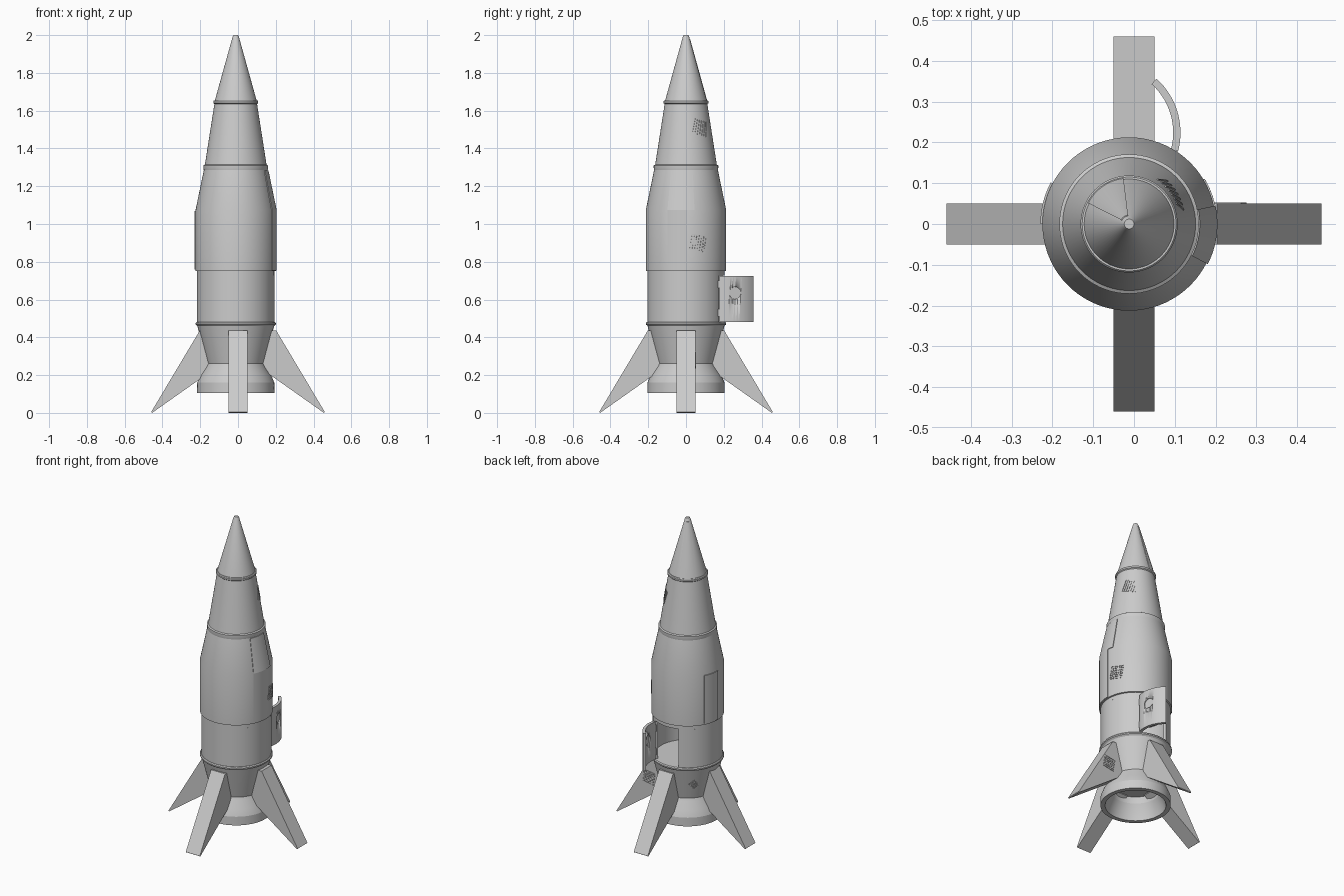
import bpy, bmesh
from math import sin, cos, pi, radians, hypot
from mathutils import Vector, Matrix

if "Cube" in bpy.data.objects:
    bpy.data.objects.remove(bpy.data.objects["Cube"])

HULL = (-0.012, 0.0)


def finish(name, bm, angle=12):
    bmesh.ops.remove_doubles(bm, verts=bm.verts, dist=1e-5)
    bmesh.ops.recalc_face_normals(bm, faces=bm.faces)
    mesh = bpy.data.meshes.new(name)
    bm.to_mesh(mesh)
    bm.free()
    ob = bpy.data.objects.new(name, mesh)
    bpy.context.collection.objects.link(ob)
    bpy.ops.object.select_all(action='DESELECT')
    ob.select_set(True)
    bpy.context.view_layer.objects.active = ob
    bpy.ops.object.shade_smooth_by_angle(angle=radians(angle))
    return ob


def sweep(name, loop, a0=0, a1=360, steps=72, centre=HULL):
    """Turn a closed (radius, z) outline about a vertical axis."""
    bm = bmesh.new()
    full = a1 - a0 >= 360
    rows = []
    for i in range(steps if full else steps + 1):
        a = radians(a0 + (a1 - a0) * i / steps)
        rows.append([bm.verts.new((centre[0] + r * cos(a), centre[1] + r * sin(a), z)) for r, z in loop])
    n = len(loop)
    for i in range(steps):
        p, q = rows[i], rows[(i + 1) % len(rows)]
        for j in range(n):
            k = (j + 1) % n
            if loop[j][0] == 0 and loop[k][0] == 0:
                continue
            bm.faces.new((p[j], p[k], q[k], q[j]))
    if not full:
        bm.faces.new(rows[0])
        bm.faces.new(rows[-1])
    return finish(name, bm)


def panel(name, line, a0, a1, lift):
    """Thin raised plate following a hull outline."""
    outer = [(r + lift, z) for r, z in line]
    inner = [(r - 0.01, z) for r, z in reversed(line)]
    return sweep(name, outer + inner, a0, a1, 12)


# hull: nose, rings, shoulder and main barrel
sweep("nose_cone", [(0, 2.0), (0.012, 2.0), (0.017, 1.99), (0.111, 1.652), (0, 1.652)])
sweep("upper_hull", [
    (0, 1.655), (0.115, 1.655), (0.119, 1.65), (0.119, 1.64), (0.113, 1.635), (0.163, 1.315),
    (0.171, 1.31), (0.171, 1.297), (0.169, 1.285), (0.2125, 1.075), (0.2125, 0.752),
    (0.2045, 0.75), (0.2045, 0.728), (0, 0.728)])

# cabin wall with the doorway left open
sweep("cabin_wall", [(0.2045, 0.728), (0.2045, 0.48), (0.187, 0.48), (0.187, 0.728)], 110, 418)

# tail cone and engine bell
sweep("tail_and_engine", [
    (0, 0.482), (0.207, 0.482), (0.212, 0.476), (0.212, 0.468), (0.203, 0.46), (0.153, 0.262),
    (0.16, 0.245), (0.188, 0.20), (0.204, 0.16), (0.205, 0.105), (0.178, 0.105),
    (0.165, 0.15), (0.142, 0.2), (0.135, 0.24), (0, 0.24)])

# raised hull plates
panel("right_shoulder_plate", [(0.1695, 1.283), (0.2125, 1.075)], -27, 12, 0.004)
panel("right_barrel_plate", [(0.2125, 1.075), (0.2125, 0.755)], -27, 1, 0.004)
panel("left_barrel_plate", [(0.2125, 1.07), (0.2125, 0.76)], 152, 180, 0.005)
panel("nose_plate", [(0.02, 1.98), (0.111, 1.653)], 97, 153, 0.002)

# landing fins
fin_outline = [(0.12, 0.435), (0.203, 0.435), (0.46, 0.004), (0.455, 0.0), (0.2, 0.18), (0.12, 0.235)]
for fin_name, turn in (("right_fin", 0), ("back_fin", 90), ("left_fin", 180), ("front_fin", 270)):
    bm = bmesh.new()
    face = bm.faces.new([bm.verts.new((r, -0.05, z)) for r, z in fin_outline])
    ext = bmesh.ops.extrude_face_region(bm, geom=[face])
    bmesh.ops.translate(bm, vec=(0, 0.1, 0), verts=[v for v in ext["geom"] if isinstance(v, bmesh.types.BMVert)])
    bmesh.ops.rotate(bm, cent=(0, 0, 0), matrix=Matrix.Rotation(radians(turn), 3, 'Z'), verts=bm.verts)
    finish(fin_name, bm)

# open door with a round porthole
DOOR = (-0.064, 0.224)
door = sweep("door", [(0.178, 0.725), (0.178, 0.482), (0.16, 0.482), (0.16, 0.725)], -15, 48, 24, DOOR)
port_dir = Vector((cos(radians(12)), sin(radians(12)), 0))
port_rot = port_dir.to_track_quat('Z', 'Y').to_matrix().to_4x4()


def port_disc(name, radius, depth, dist):
    bm = bmesh.new()
    pos = Vector((DOOR[0], DOOR[1], 0.635)) + port_dir * dist
    bmesh.ops.create_cone(bm, cap_ends=True, segments=32, radius1=radius, radius2=radius,
                          depth=depth, matrix=Matrix.Translation(pos) @ port_rot)
    return finish(name, bm)


cutter = port_disc("porthole_cutter", 0.032, 0.08, 0.169)
cutter.hide_render = True
cut = door.modifiers.new("porthole", 'BOOLEAN')
cut.operation = 'DIFFERENCE'
cut.solver = 'EXACT'
cut.object = cutter
bpy.context.view_layer.objects.active = door
bpy.ops.object.modifier_apply(modifier="porthole")
bpy.data.objects.remove(cutter)
port_disc("porthole_glass", 0.033, 0.006, 0.167)

# door hinges
for i, z in enumerate((0.53, 0.68)):
    bm = bmesh.new()
    bmesh.ops.create_cone(bm, cap_ends=True, segments=16, radius1=0.009, radius2=0.009, depth=0.04,
                          matrix=Matrix.Translation((0.098, 0.176, z)))
    finish("door_hinge_%d" % (i + 1), bm)


def hatch(name, place, size, tilt, crossed):
    """Thin slats laid on a surface; place(u, v, height) gives the point."""
    bm = bmesh.new()
    c, s = cos(radians(tilt)), sin(radians(tilt))
    for way in range(2 if crossed else 1):
        for i in range(7):
            off = (i / 6 - 0.5) * size
            rows = []
            for k in range(5):
                along = (k / 4 - 0.5) * size
                ring = []
                for w, h in ((-0.002, -0.002), (0.002, -0.002), (0.002, 0.002), (-0.002, 0.002)):
                    p = (off + w, along) if way == 0 else (along, off + w)
                    ring.append(bm.verts.new(place(p[0] * c - p[1] * s, p[0] * s + p[1] * c, h + way * 0.0003)))
                rows.append(ring)
            for p, q in zip(rows, rows[1:]):
                for j in range(4):
                    bm.faces.new((p[j], p[(j + 1) % 4], q[(j + 1) % 4], q[j]))
            bm.faces.new(rows[0])
            bm.faces.new(rows[-1])
    finish(name, bm, 30)


def on_hull(angle, z0, r0, slope):
    def place(u, v, h):
        a = radians(angle) + u / r0
        r = r0 + slope * v + h
        return (HULL[0] + r * cos(a), r * sin(a), z0 + v)
    return place


# surface grilles on barrel, upper hull, tail and right fin
hatch("barrel_grille", on_hull(18, 0.9, 0.2135, 0), 0.08, -10, True)
hatch("upper_grille", on_hull(36, 1.51, 0.1335, -0.156), 0.08, -15, False)
hatch("tail_grille", on_hull(137, 0.36, 0.179, 0.253), 0.045, 40, True)
hatch("fin_grille", lambda u, v, h: (0.23 + u, 0.0505 + h, 0.28 + v), 0.075, 10, True)
